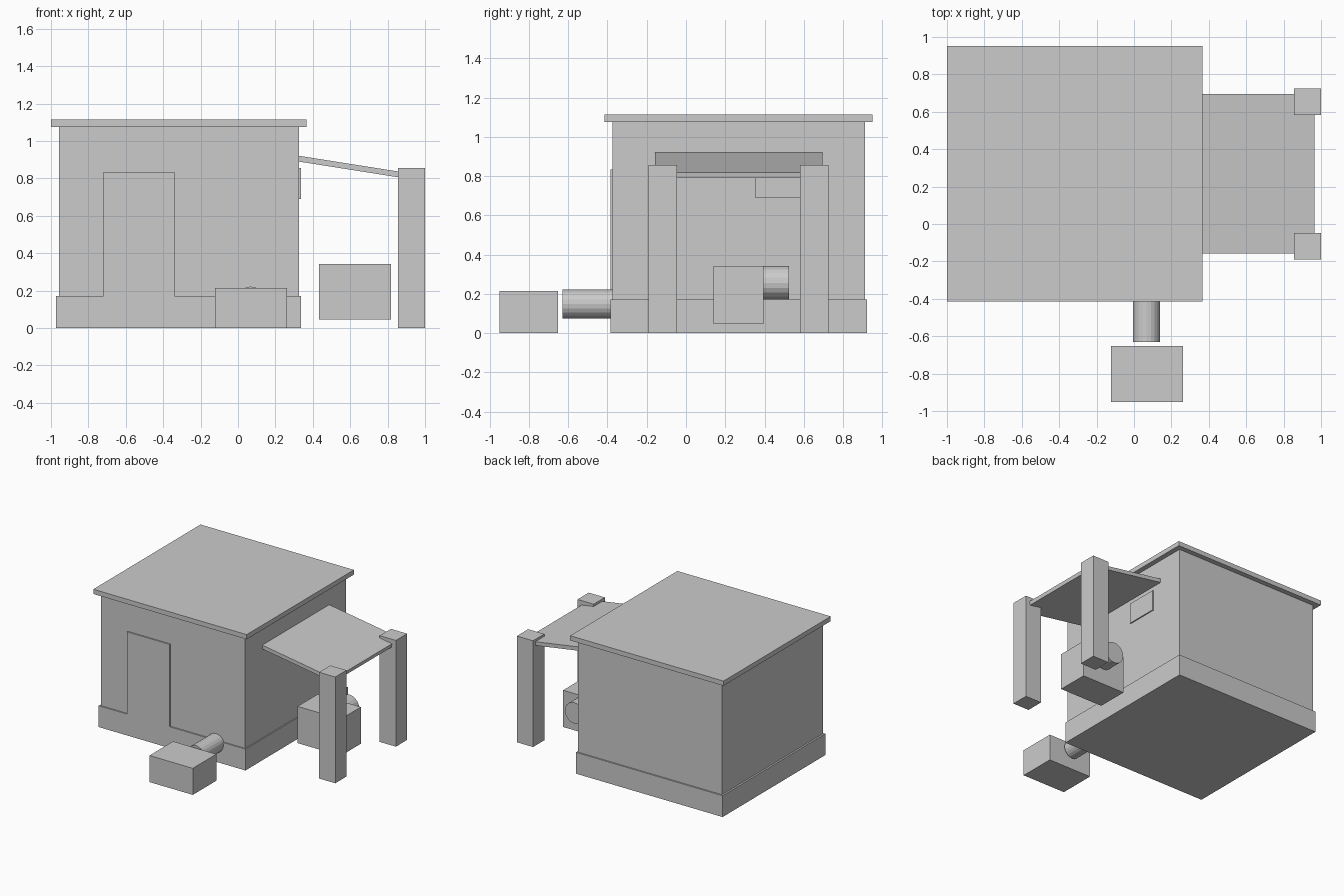
import bpy, bmesh, math
from mathutils import Matrix, Vector

if "Cube" in bpy.data.objects:
    bpy.data.objects.remove(bpy.data.objects["Cube"])

gray = bpy.data.materials.new("plain gray")
gray.diffuse_color = (0.6, 0.6, 0.6, 1)
gray.use_nodes = True
gray.node_tree.nodes["Principled BSDF"].inputs["Base Color"].default_value = gray.diffuse_color


def finish(name, bm):
    bmesh.ops.recalc_face_normals(bm, faces=bm.faces)
    mesh = bpy.data.meshes.new(name)
    bm.to_mesh(mesh)
    bm.free()
    mesh.materials.append(gray)
    obj = bpy.data.objects.new(name, mesh)
    bpy.context.collection.objects.link(obj)
    return obj


def box(name, x, y, z):
    """Box from (min, max) ranges."""
    bm = bmesh.new()
    size = [r[1] - r[0] for r in (x, y, z)]
    mid = [(r[0] + r[1]) / 2 for r in (x, y, z)]
    bmesh.ops.create_cube(bm, size=1, matrix=Matrix.Translation(mid) @ Matrix.Diagonal((*size, 1)))
    return finish(name, bm)


def cylinder_y(name, x, z, radius, y, sides=20):
    """Cylinder lying along y."""
    bm = bmesh.new()
    place = Matrix.Translation((x, (y[0] + y[1]) / 2, z)) @ Matrix.Rotation(math.pi / 2, 4, 'X')
    bmesh.ops.create_cone(bm, cap_ends=True, segments=sides, radius1=radius,
                          radius2=radius, depth=y[1] - y[0], matrix=place)
    return finish(name, bm)


def slab_y(name, profile, y):
    """Extrude an (x, z) profile along y."""
    bm = bmesh.new()
    face = bm.faces.new([bm.verts.new((px, y[0], pz)) for px, pz in profile])
    out = bmesh.ops.extrude_face_region(bm, geom=[face])
    verts = [g for g in out["geom"] if isinstance(g, bmesh.types.BMVert)]
    bmesh.ops.translate(bm, verts=verts, vec=Vector((0, y[1] - y[0], 0)))
    return finish(name, bm)


# House body
box("plinth", (-0.972, 0.336), (-0.385, 0.922), (0, 0.172))
box("walls", (-0.958, 0.327), (-0.375, 0.911), (0.172, 1.076))
box("roof", (-1.0, 0.367), (-0.414, 0.951), (1.076, 1.114))
box("door", (-0.72, -0.34), (-0.385, -0.37), (0.172, 0.835))
box("side_window", (0.32, 0.336), (0.353, 0.613), (0.69, 0.855))

# Sloping awning and its two posts
slab_y("awning", [(0.327, 0.89), (0.96, 0.79), (0.965, 0.82), (0.327, 0.921)], (-0.158, 0.695))
for name, y0 in (("front_post", -0.19), ("back_post", 0.582)):
    box(name, (0.856, 1.0), (y0, y0 + 0.143), (0, 0.856))

# Box and pipe in front of the house
box("front_crate", (-0.123, 0.263), (-0.951, -0.652), (0, 0.214))
cylinder_y("front_pipe", 0.067, 0.149, 0.073, (-0.63, -0.37))

# Raised box and drum beneath the awning
box("side_crate", (0.433, 0.818), (0.14, 0.396), (0.046, 0.342))
cylinder_y("side_drum", 0.628, 0.257, 0.085, (0.39, 0.524))
